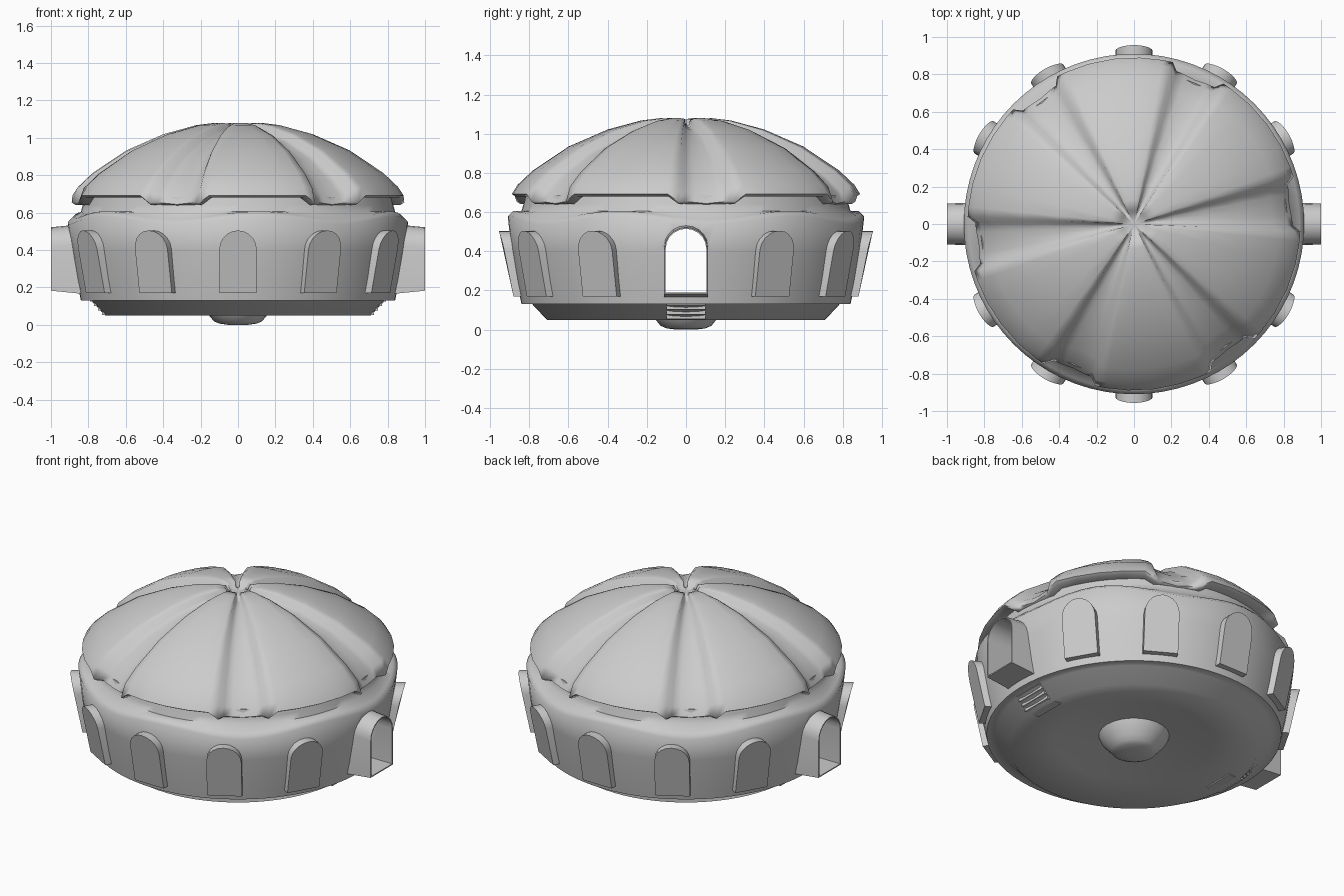
import bpy, bmesh
from math import sin, cos, pi, radians
from mathutils import Matrix

cube = bpy.data.objects.get("Cube")
if cube:
    bpy.data.objects.remove(cube, do_unlink=True)

stone = bpy.data.materials.new("pale grey")
stone.use_nodes = True
grey = (0.6, 0.6, 0.6, 1)
stone.diffuse_color = grey
stone.node_tree.nodes["Principled BSDF"].inputs["Base Color"].default_value = grey


def smooth(ob, angle):
    bpy.ops.object.select_all(action='DESELECT')
    ob.select_set(True)
    bpy.context.view_layer.objects.active = ob
    bpy.ops.object.shade_smooth_by_angle(angle=radians(angle))


def finish(name, bm, angle):
    bmesh.ops.remove_doubles(bm, verts=bm.verts, dist=0.0005)
    bmesh.ops.recalc_face_normals(bm, faces=bm.faces)
    me = bpy.data.meshes.new(name)
    bm.to_mesh(me)
    bm.free()
    ob = bpy.data.objects.new(name, me)
    bpy.context.collection.objects.link(ob)
    me.materials.append(stone)
    smooth(ob, angle)
    return ob


def loft(bm, rings, caps=True):
    """Skin a list of closed point loops, capping both ends if wanted."""
    loops = [[bm.verts.new(p) for p in ring] for ring in rings]
    n = len(loops[0])
    for a, b in zip(loops, loops[1:]):
        for i in range(n):
            j = (i + 1) % n
            bm.faces.new((a[i], a[j], b[j], b[i]))
    if caps:
        bm.faces.new(loops[0])
        bm.faces.new(loops[-1])


def polar(r, deg, z):
    return (r * cos(radians(deg)), r * sin(radians(deg)), z)


def arch(half, low, high, steps=10):
    """Round-topped doorway outline as (sideways, up) pairs."""
    spring = high - half
    pts = [(-half, low), (half, low)]
    return pts + [(half * cos(pi * i / steps), spring + half * sin(pi * i / steps))
                  for i in range(steps + 1)]


# Drum body with a waving shoulder under the petals
PETAL = 37
body_profile = [(0.02, 0.13), (0.2, 0.12), (0.45, 0.085), (0.71, 0.05), (0.785, 0.13),
                (0.84, 0.13), (0.865, 0.25), (0.89, 0.4), (0.91, 0.56),
                (0.885, 0.585), (0.84, 0.605), (0.83, 0.64), (0.82, 0.685), (0.02, 0.69)]
rings = []
for k, (r, z) in enumerate(body_profile):
    wave = 0.022 if k in (8, 9) else 0
    rings.append([polar(r, a, z + wave * cos(radians(6 * (a - PETAL))))
                  for a in range(0, 360, 5)])
bm = bmesh.new()
loft(bm, rings)
body = finish("drum_body", bm, 60)

# Passage cut straight through between the two doors
bm = bmesh.new()
loft(bm, [[(x, y, z) for y, z in arch(0.104, 0.19, 0.515)] for x in (-1.2, 1.2)])
cutter = finish("passage_cutter", bm, 30)
cutter.hide_render = True
cut = body.modifiers.new("passage", 'BOOLEAN')
cut.object = cutter
cut.solver = 'EXACT'
bpy.context.view_layer.objects.active = body
bpy.ops.object.modifier_apply(modifier=cut.name)
bpy.data.objects.remove(cutter, do_unlink=True)
smooth(body, 60)

# Domed roof: six raised petals divided by sunken valleys
roof_profile = [(0.8, 0.68), (0.87, 0.68), (0.89, 0.692), (0.86, 0.74), (0.78, 0.815),
                (0.6, 0.935), (0.4, 1.022), (0.23, 1.068), (0.13, 1.08),
                (0.075, 1.075), (0.06, 1.045), (0.01, 1.045)]
offsets = [-30, -26, -22.5, -20.5, -17, -9, 0, 9, 17, 20.5, 22.5, 26]
rings = []
for k, (r, z) in enumerate(roof_profile):
    ring = []
    for p in range(6):
        for off in offsets:
            rr, zz, away = r, z, abs(off)
            if k < 10:
                if away > 21:
                    depth = 0.75 + 0.25 * (away - 22) / 8
                    rr = r * (1 - 0.06 * depth)
                    zz = z - 0.048 * depth
                elif k < 3 and away > 18:
                    zz = z - 0.038
                elif 3 <= k < 9 and away > 16:
                    zz = z - 0.002 * (away - 16)
            ring.append(polar(rr, PETAL + 60 * p + off, zz))
    rings.append(ring)
bm = bmesh.new()
loft(bm, rings)
finish("petal_roof", bm, 75)

# Arched blind windows leaning outward around the drum
for i in range(12):
    if i % 6 == 0:
        continue
    shape = arch(0.1, 0.17, 0.505)
    bm = bmesh.new()
    loft(bm, [[(0.8, y, z) for y, z in shape],
              [(0.89 + 0.2 * (z - 0.17) - 0.9 * y * y, y, z) for y, z in shape]])
    bmesh.ops.rotate(bm, verts=bm.verts, matrix=Matrix.Rotation(radians(30 * i), 3, 'Z'))
    finish(f"window_{i}", bm, 50)

# Open door porches and the steps beneath them
for side, name in ((1, "left"), (-1, "right")):
    outer, wide = arch(0.11, 0.183, 0.522), arch(0.114, 0.165, 0.54)
    inner = arch(0.104, 0.19, 0.515)
    stations = [(0.82, inner), (0.82, wide), (1.0, outer), (1.0, inner), (0.82, inner)]
    bm = bmesh.new()
    loft(bm, [[(side * x, y, z) for y, z in s] for x, s in stations], caps=False)
    finish(name + "_door_porch", bm, 50)
    bm = bmesh.new()
    for k in range(4):
        box = bmesh.ops.create_cube(bm, size=1)["verts"]
        bmesh.ops.scale(bm, verts=box, vec=(0.1, 0.2, 0.024))
        bmesh.ops.translate(bm, verts=box, vec=(side * (0.676 + 0.022 * k), 0, 0.066 + 0.024 * k))
    finish(name + "_steps", bm, 30)

# Bowl hanging under the centre
bowl = [(0.21, 0.14), (0.19, 0.09), (0.15, 0.045), (0.13, 0.02), (0.1, 0.007), (0.05, 0)]
bm = bmesh.new()
loft(bm, [[polar(r, a, z) for a in range(0, 360, 15)] for r, z in bowl])
finish("bottom_bowl", bm, 50)
